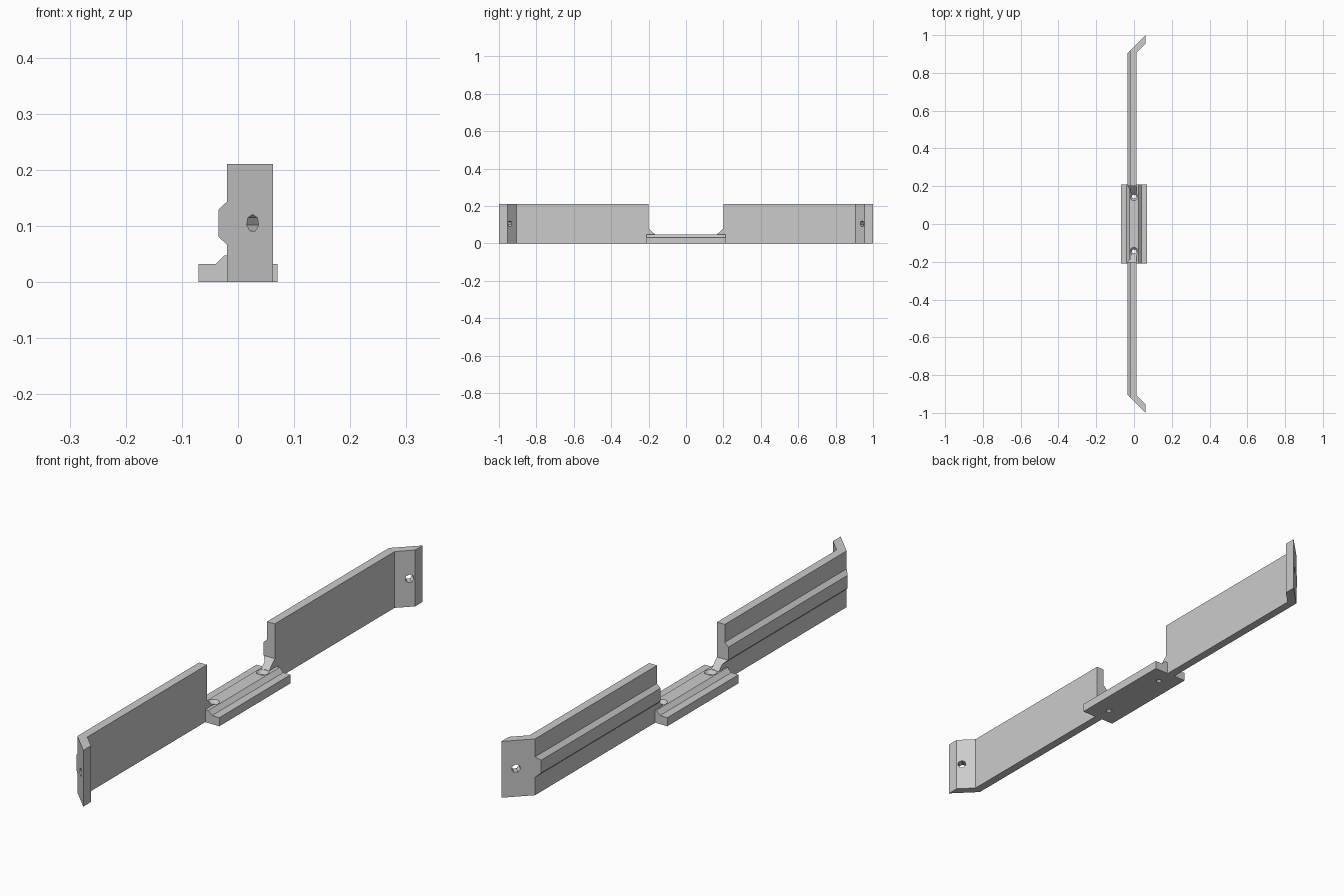
import bpy, bmesh
from math import pi, sqrt
from mathutils import Vector

if "Cube" in bpy.data.objects:
    bpy.data.objects.remove(bpy.data.objects["Cube"])


def make(name, rings):
    # closed solid lofted through matching point rings
    bm = bmesh.new()
    rows = [[bm.verts.new(p) for p in ring] for ring in rings]
    n = len(rows[0])
    for a, b in zip(rows, rows[1:]):
        for i in range(n):
            j = (i + 1) % n
            bm.faces.new((a[i], a[j], b[j], b[i]))
    bm.faces.new(rows[0])
    bm.faces.new(rows[-1])
    bmesh.ops.recalc_face_normals(bm, faces=bm.faces)
    me = bpy.data.meshes.new(name)
    bm.to_mesh(me)
    bm.free()
    ob = bpy.data.objects.new(name, me)
    bpy.context.collection.objects.link(ob)
    return ob


def combine(ob, other, op):
    mod = ob.modifiers.new(op, 'BOOLEAN')
    mod.operation, mod.solver, mod.object = op, 'EXACT', other
    bpy.context.view_layer.objects.active = ob
    bpy.ops.object.modifier_apply(modifier=mod.name)
    bpy.data.objects.remove(other)


def lathe(name, origin, axis, profile, sides):
    # profile holds (distance along axis, radius)
    axis = Vector(axis).normalized()
    up = Vector((0, 0, 1)) if abs(axis.z) < 0.9 else Vector((0, 1, 0))
    side = up.cross(axis)
    from_angle = lambda k: 2 * pi * k / sides
    import math
    return make(name, [[Vector(origin) + axis * d
                        + up * r * math.cos(from_angle(k))
                        + side * r * math.sin(from_angle(k))
                        for k in range(sides)] for d, r in profile])


# Base foot with raised, chamfered centre strip
foot = [(-.07, 0), (.07, 0), (.07, .032), (.04, .032), (.025, .047),
        (-.025, .047), (-.04, .032), (-.07, .032)]
bracket = make("bracket", [[(x, y, z) for x, z in foot] for y in (-.21, .21)])

wall_profile = [(-.02, 0), (.012, 0), (.012, .21), (-.02, .21),
                (-.02, .143), (-.035, .129), (-.035, .081), (-.02, .067)]
tab_plan = [(.004, .942), (.062, 1.0), (.062, .955), (.012, .905), (.004, .905)]
notch = [(.15, .033), (.2, .08), (.2, .3), (.1, .3), (.1, .033)]

for s in (1, -1):
    # Ribbed wall, its outer end mitred along the bend
    wall = make("wall", [[(x, s * .165, z) for x, z in wall_profile],
                         [(x, s * (x + .938), z) for x, z in wall_profile]])
    # Sloped inner end
    combine(wall, make("notch", [[(x, s * y, z) for y, z in notch]
                                 for x in (-.1, .1)]), 'DIFFERENCE')
    # Angled end tab with bolt hole
    tab = make("end_tab", [[(x, s * y, z) for x, y in tab_plan] for z in (0, .21)])
    combine(wall, tab, 'UNION')
    combine(wall, lathe("tab_hole", (.037, s * .953, .105), (-1, s, 0),
                        [(-.04, .0155), (.04, .0155)], 7), 'DIFFERENCE')
    combine(bracket, wall, 'UNION')

# Countersunk screw holes
for s in (1, -1):
    combine(bracket, lathe("screw_hole", (0, s * .145, 0), (0, 0, 1),
                           [(-.02, .011), (.034, .011), (.047, .022), (.06, .022)], 10),
            'DIFFERENCE')
